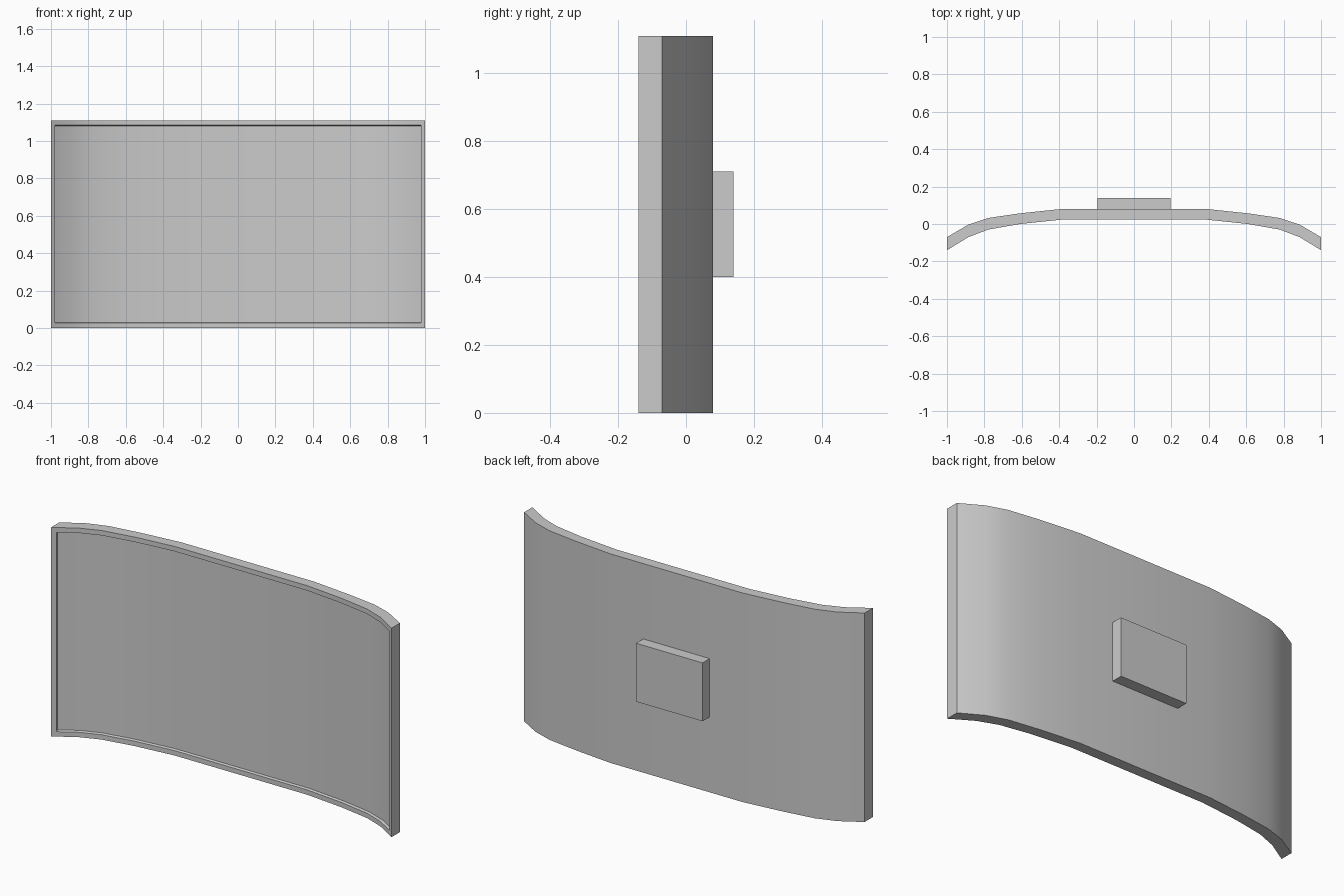
import bpy, bmesh, math

if "Cube" in bpy.data.objects:
    bpy.data.objects.remove(bpy.data.objects["Cube"])

HEIGHT = 1.11
# half of the curved plan outline: x, back y, front y
HALF = [(0.39, 0.08, 0.023), (0.61, 0.057, 0.0), (0.78, 0.032, -0.03),
        (0.885, -0.003, -0.07), (1.0, -0.07, -0.14)]
PLAN = [(-x, b, f) for x, b, f in reversed(HALF)] + HALF


def finish(bm, name):
    bmesh.ops.recalc_face_normals(bm, faces=bm.faces)
    mesh = bpy.data.meshes.new(name)
    bm.to_mesh(mesh)
    bm.free()
    obj = bpy.data.objects.new(name, mesh)
    bpy.context.collection.objects.link(obj)
    return obj


# curved panel: one box segment per span of the plan outline
bm = bmesh.new()
rings = [[bm.verts.new(p) for p in ((x, f, 0), (x, f, HEIGHT), (x, b, HEIGHT), (x, b, 0))]
         for x, b, f in PLAN]
front = []
for a, c in zip(rings, rings[1:]):
    for i in range(4):
        j = (i + 1) % 4
        face = bm.faces.new((a[i], a[j], c[j], c[i]))
        if i == 0:
            front.append(face)
bm.faces.new(rings[0])
bm.faces.new(rings[-1])
bmesh.ops.recalc_face_normals(bm, faces=bm.faces)

# thin bezel, then the slightly recessed screen
bmesh.ops.inset_region(bm, faces=front, thickness=0.026, use_even_offset=True)
bmesh.ops.inset_region(bm, faces=front, thickness=0.004, depth=-0.013, use_even_offset=True)
panel = finish(bm, "curved_screen_panel")
bpy.context.view_layer.objects.active = panel
panel.select_set(True)
bpy.ops.object.shade_smooth_by_angle(angle=math.radians(35))

# mounting block on the back
bm = bmesh.new()
bmesh.ops.create_cube(bm, size=1)
bmesh.ops.scale(bm, vec=(0.39, 0.062, 0.31), verts=bm.verts)
bmesh.ops.translate(bm, vec=(0, 0.109, 0.555), verts=bm.verts)
finish(bm, "rear_mount_block")
